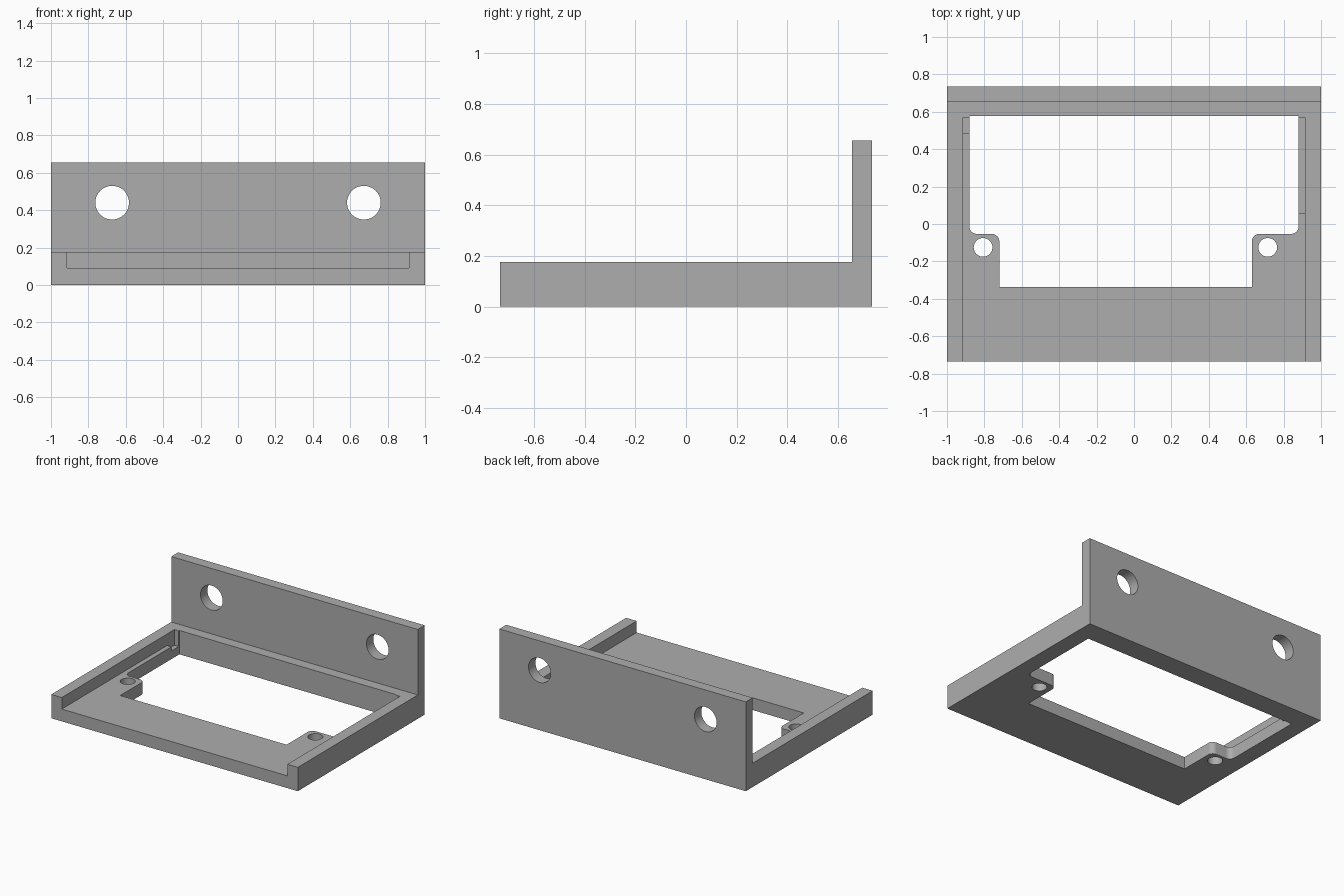
import bpy, bmesh, math
from mathutils import Vector

cube = bpy.data.objects.get("Cube")
if cube:
    bpy.data.objects.remove(cube, do_unlink=True)

grey = bpy.data.materials.new("plain_grey")
grey.use_nodes = True
colour = (0.42, 0.42, 0.42, 1)
grey.diffuse_color = colour
grey.node_tree.nodes["Principled BSDF"].inputs["Base Color"].default_value = colour


def prism(name, points, direction):
    """Extrude a closed loop of 3D points along a vector."""
    bm = bmesh.new()
    face = bm.faces.new([bm.verts.new(p) for p in points])
    moved = bmesh.ops.extrude_face_region(bm, geom=[face])["geom"]
    verts = [g for g in moved if isinstance(g, bmesh.types.BMVert)]
    bmesh.ops.translate(bm, verts=verts, vec=direction)
    bmesh.ops.recalc_face_normals(bm, faces=bm.faces)
    mesh = bpy.data.meshes.new(name)
    bm.to_mesh(mesh)
    bm.free()
    mesh.materials.append(grey)
    obj = bpy.data.objects.new(name, mesh)
    bpy.context.collection.objects.link(obj)
    return obj


def box(name, x0, x1, y0, y1, z0, z1):
    corners = [(x0, y0, z0), (x1, y0, z0), (x1, y1, z0), (x0, y1, z0)]
    return prism(name, corners, (0, 0, z1 - z0))


def circle(centre, radius, u, v, sides=48):
    angles = [2 * math.pi * i / sides for i in range(sides)]
    return [Vector(centre) + radius * (math.cos(a) * Vector(u) + math.sin(a) * Vector(v))
            for a in angles]


def rounded(corners, z, steps=8):
    """Outline with right-angled corners (x, y, radius) filleted."""
    out = []
    for i, (x, y, r) in enumerate(corners):
        p = Vector((x, y, z))
        if r == 0:
            out.append(p)
            continue
        before = Vector((*corners[i - 1][:2], z))
        after = Vector((*corners[(i + 1) % len(corners)][:2], z))
        a, b = (before - p).normalized(), (after - p).normalized()
        for k in range(steps + 1):
            t = math.pi / 2 * k / steps
            out.append(p + r * ((1 - math.sin(t)) * a + (1 - math.cos(t)) * b))
    return out


def cut(target, cutter):
    cutter.hide_render = True
    mod = target.modifiers.new("cut", "BOOLEAN")
    mod.operation = "DIFFERENCE"
    mod.solver = "EXACT"
    mod.object = cutter
    bpy.context.view_layer.objects.active = target
    bpy.ops.object.modifier_apply(modifier=mod.name)
    bpy.data.objects.remove(cutter, do_unlink=True)


# L-shaped body: base and upright back plate
side = [(-0.735, 0), (0.735, 0), (0.735, 0.655), (0.655, 0.655), (0.655, 0.175), (-0.735, 0.175)]
bracket = prism("mounting_bracket", [(-1, y, z) for y, z in side], (2, 0, 0))

# Tray recess between the side rails, open at the front
cut(bracket, box("tray_recess", -0.915, 0.915, -0.9, 0.57, 0.09, 0.3))

# Lowered pockets along the ledges
cut(bracket, box("right_pocket", -0.915, -0.8, 0.485, 0.57, 0.06, 0.2))
cut(bracket, box("left_pocket", 0.8, 0.915, 0.055, 0.57, 0.06, 0.2))

# Through opening leaving a rounded tab on each side
r = 0.04
opening = [(-0.88, 0.577, 0), (-0.88, -0.053, r), (-0.72, -0.053, r), (-0.72, -0.337, 0),
           (0.63, -0.337, 0), (0.63, -0.053, r), (0.88, -0.053, r), (0.88, 0.577, 0)]
cut(bracket, prism("opening", rounded(opening, -0.1), (0, 0, 0.5)))

# Screw holes in the tabs
for x in (-0.807, 0.715):
    cut(bracket, prism("tab_hole", circle((x, -0.125, -0.1), 0.05, (1, 0, 0), (0, 1, 0)), (0, 0, 0.4)))

# Large holes in the back plate
for x in (-0.673, 0.673):
    cut(bracket, prism("back_hole", circle((x, 0.5, 0.44), 0.09, (1, 0, 0), (0, 0, 1)), (0, 0.4, 0)))

# Smooth the curved walls, keep edges sharp
bpy.ops.object.select_all(action="DESELECT")
bracket.select_set(True)
bpy.context.view_layer.objects.active = bracket
bpy.ops.object.shade_smooth_by_angle(angle=math.radians(30))
